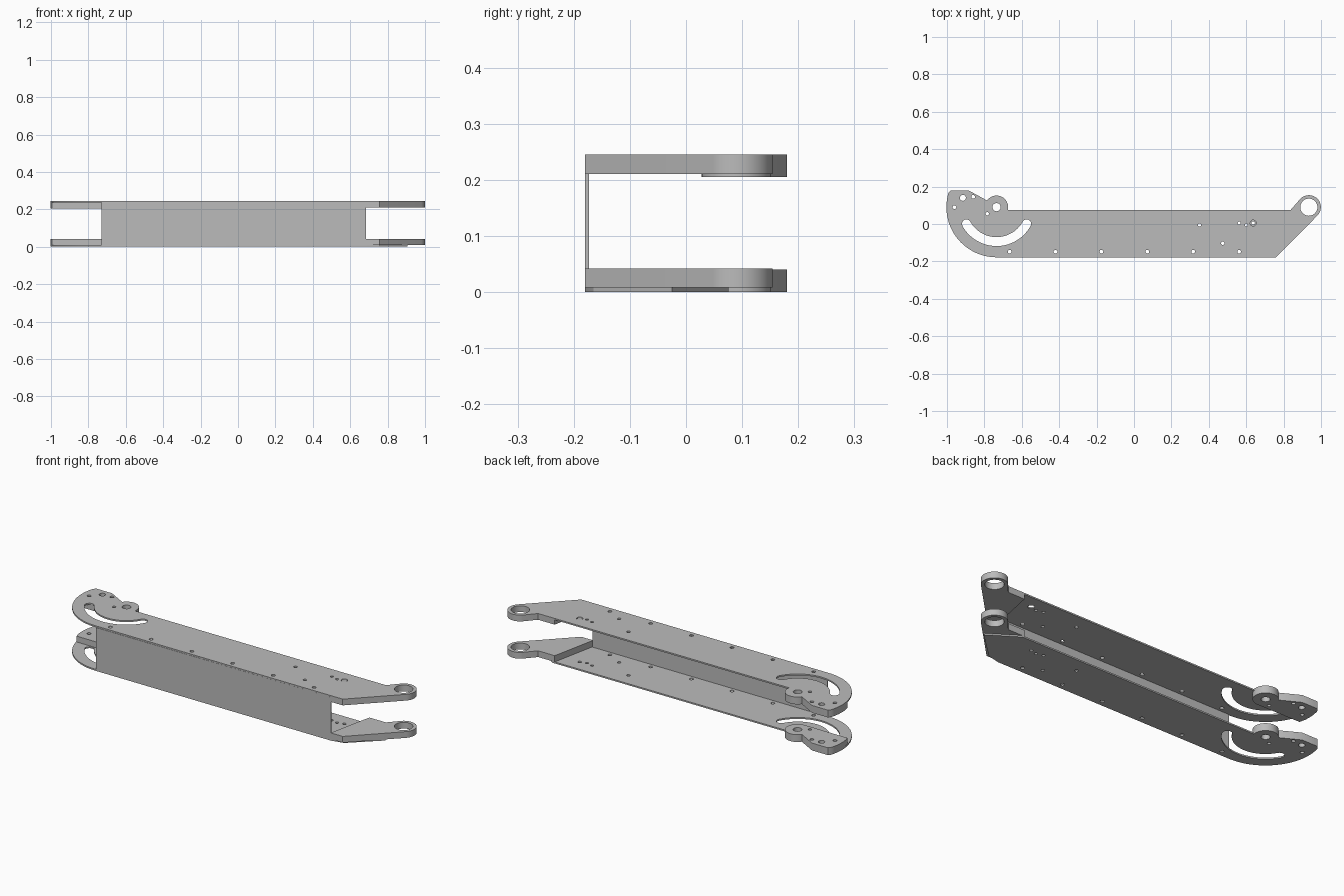
import bpy, bmesh
from math import cos, sin, radians

if "Cube" in bpy.data.objects:
    bpy.data.objects.remove(bpy.data.objects["Cube"])

steel = bpy.data.materials.new("plain grey steel")
steel.use_nodes = True
GREY = (0.5, 0.5, 0.5, 1)
steel.diffuse_color = GREY
steel.node_tree.nodes["Principled BSDF"].inputs["Base Color"].default_value = GREY

HUB = (-0.735, 0.09)     # pivot of the slotted end
EYE = (0.935, 0.09)      # centre of the ring end
SHEET = 0.008
HEIGHT = 0.245
FRONT, BACK = -0.18, 0.076


def arc(c, r, a0, a1, n=20):
    return [(c[0] + r * cos(radians(a0 + (a1 - a0) * i / n)),
             c[1] + r * sin(radians(a0 + (a1 - a0) * i / n))) for i in range(n + 1)]


def hole(x, y, r):
    return arc((x, y), r, 0, 360, 24)[:-1]


def slab(name, loops, z0, z1):
    """Extrude an outline with holes from z0 to z1."""
    cu = bpy.data.curves.new(name, 'CURVE')
    cu.dimensions, cu.fill_mode = '2D', 'BOTH'
    cu.extrude = (z1 - z0) / 2
    for pts in loops:
        s = cu.splines.new('POLY')
        s.points.add(len(pts) - 1)
        for p, (x, y) in zip(s.points, pts):
            p.co = (x, y, 0, 1)
        s.use_cyclic_u = True
    tmp = bpy.data.objects.new(name + "_outline", cu)
    bpy.context.collection.objects.link(tmp)
    bpy.context.view_layer.update()
    me = bpy.data.meshes.new_from_object(tmp.evaluated_get(bpy.context.evaluated_depsgraph_get()))
    bpy.data.objects.remove(tmp)
    bm = bmesh.new()
    bm.from_mesh(me)
    bmesh.ops.remove_doubles(bm, verts=bm.verts, dist=1e-5)
    bmesh.ops.translate(bm, verts=bm.verts, vec=(0, 0, (z0 + z1) / 2))
    bmesh.ops.recalc_face_normals(bm, faces=bm.faces)
    bm.to_mesh(me)
    bm.free()
    me.materials.clear()
    me.materials.append(steel)
    ob = bpy.data.objects.new(name, me)
    bpy.context.collection.objects.link(ob)
    bpy.ops.object.select_all(action='DESELECT')
    ob.select_set(True)
    bpy.context.view_layer.objects.active = ob
    bpy.ops.object.shade_smooth_by_angle(angle=radians(30))
    return ob


# Shared outline pieces
hub_edge = [(-0.98, 0.18), (-0.885, 0.18)] + arc(HUB, 0.062, 145, 0)
round_end = arc(HUB, 0.268, 160, 270, 32)[1:]
eye_edge = arc(EYE, 0.064, -45, 135, 28)
lug_tip = [(0.757, FRONT)] + eye_edge + [(0.838, BACK)]

# Holes through the slotted end, and through the sheets
hub_holes = [hole(*HUB, 0.022), hole(-0.96, 0.09, 0.01), hole(-0.915, 0.14, 0.016),
             hole(-0.86, 0.145, 0.01), hole(-0.785, 0.055, 0.009)]
slot = (arc(HUB, 0.208, 209, 331, 28) + arc((HUB[0] + 0.161, HUB[1] - 0.089), 0.024, -29, 151, 8)[1:]
        + arc(HUB, 0.160, 331, 209, 28)[1:] + arc((HUB[0] - 0.161, HUB[1] - 0.089), 0.024, 29, 209, 8)[1:-1])
row = [hole(-0.665 + 0.2454 * i, -0.148, 0.01) for i in range(6)]
small = [hole(0.35, -0.005, 0.009), hole(0.475, -0.103, 0.009),
         hole(0.562, 0.005, 0.008), hole(0.60, -0.005, 0.008)]
sheet_holes = hub_holes + [slot] + row + small
eye_hole = hole(*EYE, 0.046)

# Upper and lower sheets
left_edge = [(-0.673, BACK)] + hub_edge[::-1] + round_end
slab("upper_sheet", [left_edge + lug_tip, eye_hole, hole(0.637, 0.005, 0.016)] + sheet_holes,
     HEIGHT - SHEET, HEIGHT)
lower_tip = [(0.685, FRONT), (0.755, -0.165), (0.905, -0.025), (0.75, BACK)]
slab("lower_sheet", [left_edge + lower_tip, hole(0.637, 0.005, 0.009)] + sheet_holes, 0, SHEET)

# Thick pads at both ends, on the inner faces of the sheets
pad = hub_edge + arc(HUB, 0.062, 0, -90, 10)[1:] + [(-0.994, 0.03)] + arc(HUB, 0.268, 190, 160, 8)[1:-1]
lug = [(0.685, FRONT)] + lug_tip + [(0.738, BACK)]
for side, pz, lz in (("lower", (SHEET, 0.04), (SHEET, 0.042)),
                     ("upper", (0.205, HEIGHT - SHEET), (0.211, HEIGHT - SHEET))):
    slab(side + "_pivot_pad", [pad] + hub_holes, *pz)
    slab(side + "_ring_lug", [lug, eye_hole], *lz)

# Web joining the two sheets along the front
slab("front_web", [[(-0.73, FRONT), (0.685, FRONT), (0.685, FRONT + 0.007), (-0.73, FRONT + 0.007)]],
     SHEET, HEIGHT - SHEET)
